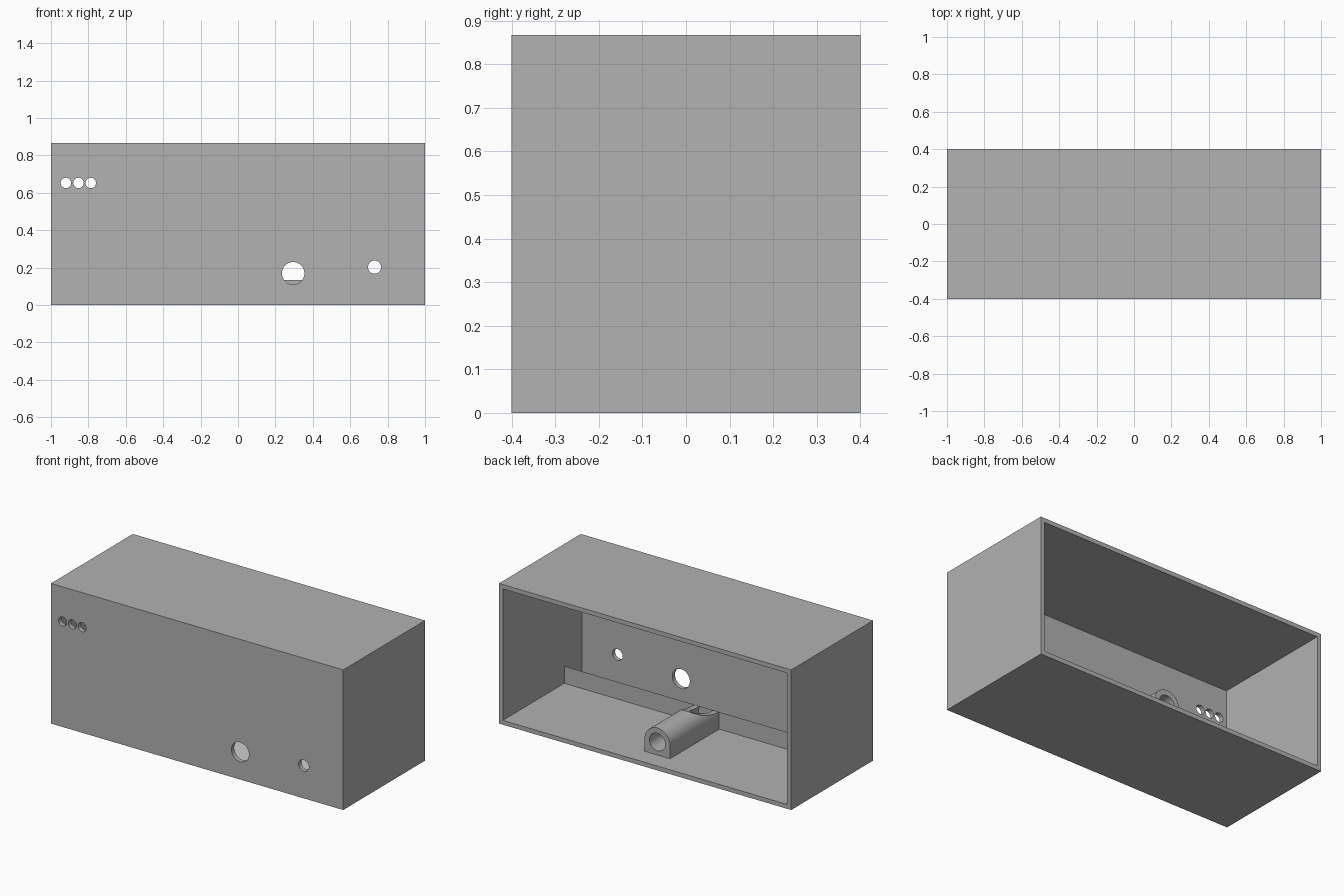
import bpy, bmesh, math
from mathutils import Matrix, Vector

if "Cube" in bpy.data.objects:
    bpy.data.objects.remove(bpy.data.objects["Cube"], do_unlink=True)

W, D, H, T = 2.0, 0.8, 0.867, 0.027   # case size and wall thickness

grey = bpy.data.materials.new("plain_grey")
grey.use_nodes = True
colour = (0.445, 0.445, 0.445, 1)
grey.diffuse_color = colour
grey.node_tree.nodes["Principled BSDF"].inputs["Base Color"].default_value = colour


def finish(name, bm):
    bmesh.ops.recalc_face_normals(bm, faces=bm.faces)
    mesh = bpy.data.meshes.new(name)
    bm.to_mesh(mesh)
    bm.free()
    mesh.materials.append(grey)
    ob = bpy.data.objects.new(name, mesh)
    bpy.context.collection.objects.link(ob)
    return ob


def box(name, size, centre):
    bm = bmesh.new()
    bmesh.ops.create_cube(bm, size=1)
    bmesh.ops.scale(bm, vec=size, verts=bm.verts)
    bmesh.ops.translate(bm, vec=centre, verts=bm.verts)
    return finish(name, bm)


def rod(name, radius, length, centre, axis, sides=48):
    bm = bmesh.new()
    bmesh.ops.create_cone(bm, cap_ends=True, segments=sides,
                          radius1=radius, radius2=radius, depth=length)
    turn = Matrix.Rotation(math.pi / 2, 4, "X" if axis == "Y" else "Y")
    bmesh.ops.transform(bm, matrix=Matrix.Translation(centre) @ turn, verts=bm.verts)
    return finish(name, bm)


def prism(name, points, extrude):
    bm = bmesh.new()
    face = bm.faces.new([bm.verts.new(p) for p in points])
    new = bmesh.ops.extrude_face_region(bm, geom=[face])["geom"]
    moved = [v for v in new if isinstance(v, bmesh.types.BMVert)]
    bmesh.ops.translate(bm, vec=Vector(extrude), verts=moved)
    return finish(name, bm)


def cut(target, cutter):
    cutter.hide_render = True
    cutter.hide_viewport = True
    mod = target.modifiers.new(cutter.name, "BOOLEAN")
    mod.operation, mod.solver, mod.object = "DIFFERENCE", "EXACT", cutter


def bake_and_smooth(ob):
    """Apply the cuts, drop the cutters, smooth the round faces."""
    bpy.ops.object.select_all(action="DESELECT")
    bpy.context.view_layer.objects.active = ob
    ob.select_set(True)
    for mod in list(ob.modifiers):
        cutter = mod.object
        bpy.ops.object.modifier_apply(modifier=mod.name)
        bpy.data.objects.remove(cutter, do_unlink=True)
    bpy.ops.object.shade_smooth_by_angle(angle=math.radians(30))


# Case: a box open at the back, with round holes in the front wall
case = box("case", (W, D, H), (0, 0, H / 2))
cut(case, box("cavity", (W - 2 * T, D, H - 2 * T), (0, T, H / 2)))
holes = [(-0.92, 0.653, 0.028), (-0.853, 0.653, 0.028), (-0.787, 0.653, 0.028),
         (0.295, 0.17, 0.06), (0.73, 0.203, 0.035)]
for x, z, r in holes:
    cut(case, rod("hole", r, 0.1, (x, -D / 2, z), "Y"))
bake_and_smooth(case)

# Sloping sill along the floor behind the front wall
inner = W / 2 - T
prism("sloping_sill",
      [(-inner, -0.2, T), (-inner, -0.2, 0.133), (-inner, -D / 2 + T, T)],
      (2 * inner, 0, 0))

# Round-topped tube lying on the floor, scooped out where it meets the sill
radius, axis_z, back, front = 0.087, 0.107, 0.28, -0.2
arch = [(radius * math.cos(math.pi * i / 32), back,
         axis_z + radius * math.sin(math.pi * i / 32)) for i in range(33)]
tube = prism("floor_tube", [(radius, back, T)] + arch + [(-radius, back, T)],
             (0, front - back, 0))
cut(tube, rod("bore", 0.054, 1, (0, 0, axis_z), "Y"))
cut(tube, rod("scoop", 0.363, 0.5, (0, front, 0.496), "X", 96))
bake_and_smooth(tube)
